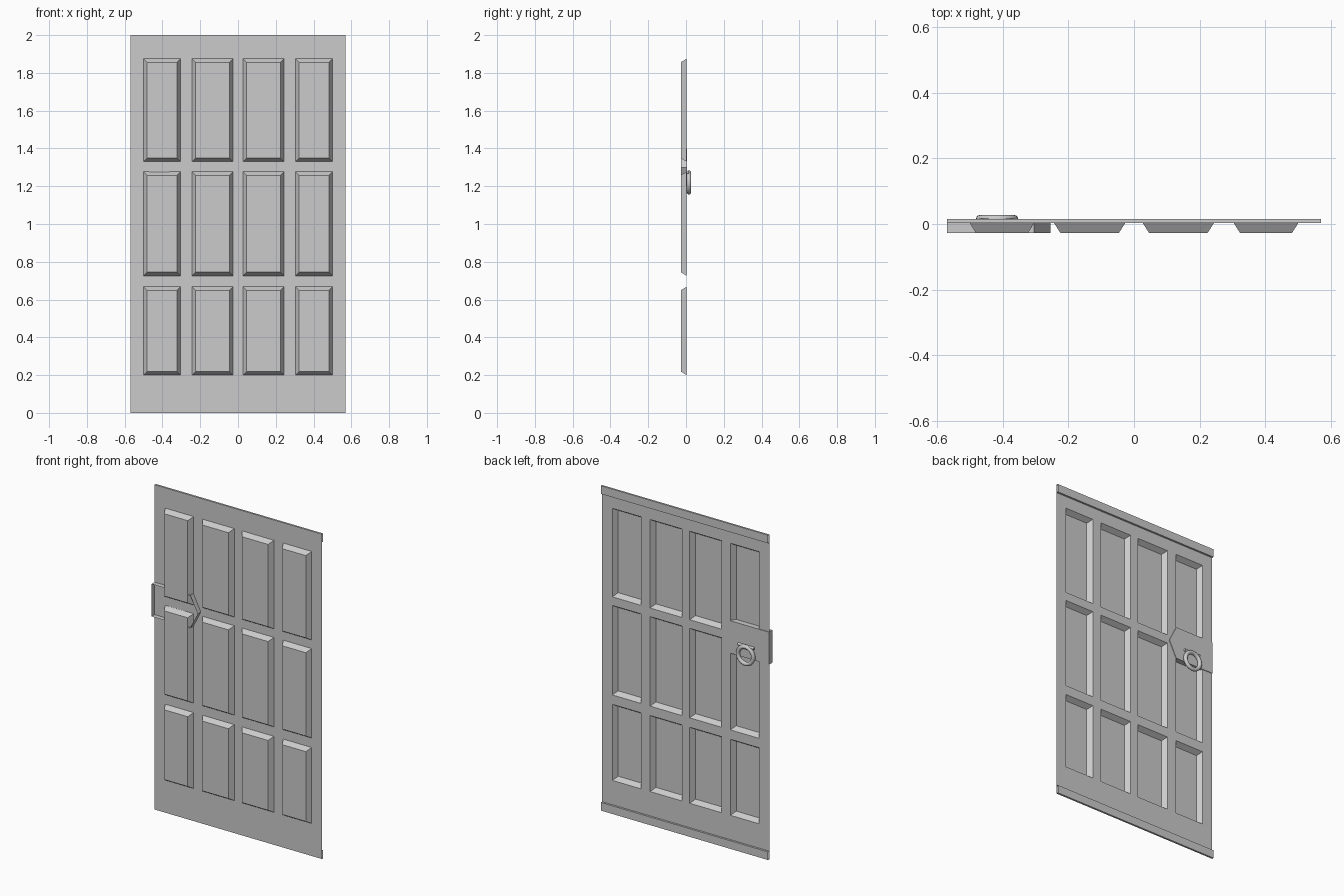
import bpy, bmesh, math

cube = bpy.data.objects.get("Cube")
if cube:
    bpy.data.objects.remove(cube, do_unlink=True)

HALF_W, HEIGHT = 0.57, 2.0
SHEET_Y, FRONT_Y = 0.0025, -0.0275

grey = bpy.data.materials.new("door_grey")
grey.use_nodes = True
grey.diffuse_color = (0.6, 0.6, 0.6, 1)
grey.node_tree.nodes["Principled BSDF"].inputs["Base Color"].default_value = (0.6, 0.6, 0.6, 1)


def add_object(name, bm):
    mesh = bpy.data.meshes.new(name)
    bm.to_mesh(mesh)
    bm.free()
    mesh.materials.append(grey)
    obj = bpy.data.objects.new(name, mesh)
    bpy.context.collection.objects.link(obj)
    return obj


# Door sheet: a grid whose odd cells are pressed forward into panels
xs = [-HALF_W, -0.5, -0.304, -0.243, -0.027, 0.027, 0.243, 0.304, 0.5, HALF_W]
zs = [0, 0.2, 0.668, 0.726, 1.277, 1.33, 1.875, HEIGHT]
bm = bmesh.new()
grid = [[bm.verts.new((x, SHEET_Y, z)) for x in xs] for z in zs]
panels = []
for j in range(len(zs) - 1):
    for i in range(len(xs) - 1):
        face = bm.faces.new((grid[j][i], grid[j][i + 1], grid[j + 1][i + 1], grid[j + 1][i]))
        if i % 2 and j % 2:
            panels.append(face)
bm.normal_update()
bmesh.ops.inset_individual(bm, faces=panels, thickness=0.027, depth=SHEET_Y - FRONT_Y)
add_object("door_sheet", bm)


# Rails along the back of the top and bottom edges, open at the ends
def rail(name, z0, z1):
    bm = bmesh.new()
    profile = [(SHEET_Y, z0), (0.0145, z0), (0.0145, z1), (SHEET_Y, z1)]
    rows = [[bm.verts.new((x, y, z)) for y, z in profile] for x in (-HALF_W, HALF_W)]
    for k in range(3):
        bm.faces.new((rows[0][k], rows[0][k + 1], rows[1][k + 1], rows[1][k]))
    bmesh.ops.recalc_face_normals(bm, faces=bm.faces)
    for face in bm.faces:
        if abs(face.normal.y) > 0.5 and face.normal.y < 0:
            bmesh.ops.reverse_faces(bm, faces=bm.faces[:])
            break
    add_object(name, bm)


rail("top_rail", HEIGHT - 0.05, HEIGHT)
rail("bottom_rail", 0, 0.05)

# Pointed lock plate: back face with walls running forward, open in front
PLATE_Y = 0.0065
outline = [(-HALF_W, 1.2), (-0.305, 1.2), (-0.255, 1.3), (-0.305, 1.4), (-HALF_W, 1.4)]
bm = bmesh.new()
back = [bm.verts.new((x, PLATE_Y, z)) for x, z in outline]
front = [bm.verts.new((x, FRONT_Y, z)) for x, z in outline]
bm.faces.new(back[::-1])
for k in range(len(outline)):
    n = (k + 1) % len(outline)
    bm.faces.new((front[k], front[n], back[n], back[k]))
add_object("lock_plate", bm)

# Pull ring on the plate
bpy.ops.mesh.primitive_torus_add(major_radius=0.052, minor_radius=0.012, major_segments=32,
                                 minor_segments=12, location=(-0.417, 0.0155, 1.22),
                                 rotation=(math.pi / 2, 0, 0))
ring = bpy.context.object
ring.name = "pull_ring"
ring.data.materials.append(grey)
bpy.ops.object.shade_smooth_by_angle(angle=math.radians(40))

# Small bar holding the ring
bpy.ops.mesh.primitive_cylinder_add(vertices=12, radius=0.008, depth=0.11,
                                    location=(-0.417, 0.009, 1.274),
                                    rotation=(0, math.pi / 2, 0))
bar = bpy.context.object
bar.name = "ring_bar"
bar.data.materials.append(grey)
bpy.ops.object.shade_smooth_by_angle(angle=math.radians(40))
